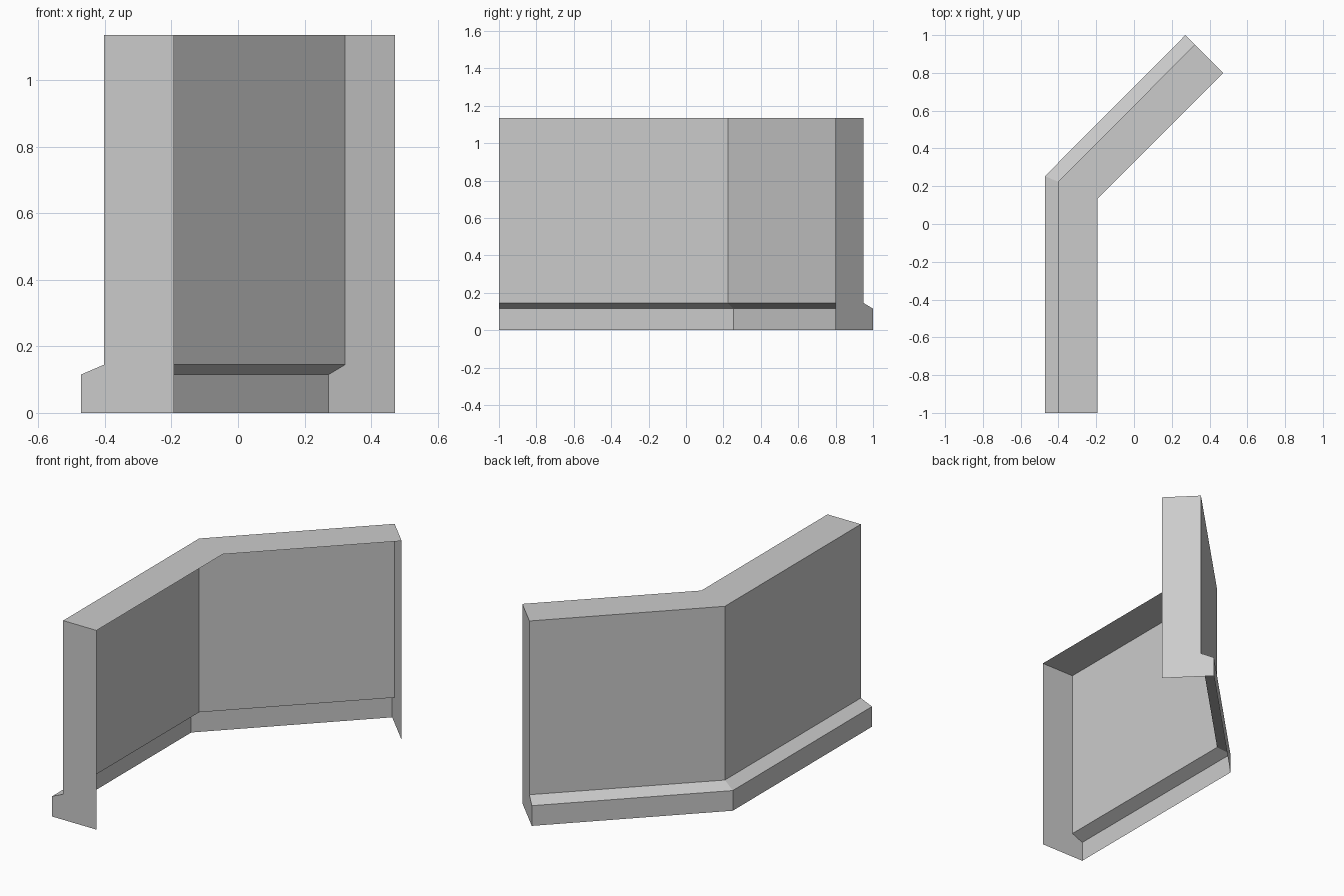
import bpy
import bmesh

if "Cube" in bpy.data.objects:
    bpy.data.objects.remove(bpy.data.objects["Cube"], do_unlink=True)

# Plain grey concrete
concrete = bpy.data.materials.new("grey concrete")
concrete.use_nodes = True
grey = (0.6, 0.6, 0.6, 1)
concrete.diffuse_color = grey
concrete.node_tree.nodes["Principled BSDF"].inputs["Base Color"].default_value = grey

# Plan lines of the bent wall: straight end, mitred corner, angled end
skirt = [(-0.472, -1), (-0.472, 0.253), (0.272, 1)]
outer = [(-0.402, -1), (-0.402, 0.224), (0.322, 0.95)]
inner = [(-0.192, -1), (-0.192, 0.136), (0.472, 0.8)]

# Cross-section from the skirting foot up and over to the inner foot
section = [(skirt, 0), (skirt, 0.115), (outer, 0.145),
           (outer, 1.135), (inner, 1.135), (inner, 0)]

bm = bmesh.new()
rings = [[bm.verts.new((*line[i], z)) for line, z in section] for i in range(3)]

# Skirting, ledge, outer face and top; the inner side and base stay open
for a, b in zip(rings, rings[1:]):
    for j in range(4):
        bm.faces.new((a[j], a[j + 1], b[j + 1], b[j]))

# End caps
bm.faces.new(rings[0][::-1])
bm.faces.new(rings[-1])

# Face the shell outwards
bm.normal_update()
top = max(bm.faces, key=lambda f: f.calc_center_median().z)
bmesh.ops.recalc_face_normals(bm, faces=bm.faces)
bm.normal_update()
if top.normal.z < 0:
    bmesh.ops.reverse_faces(bm, faces=bm.faces)

mesh = bpy.data.meshes.new("corner_wall")
bm.to_mesh(mesh)
bm.free()
mesh.materials.append(concrete)
wall = bpy.data.objects.new("corner_wall", mesh)
bpy.context.collection.objects.link(wall)
